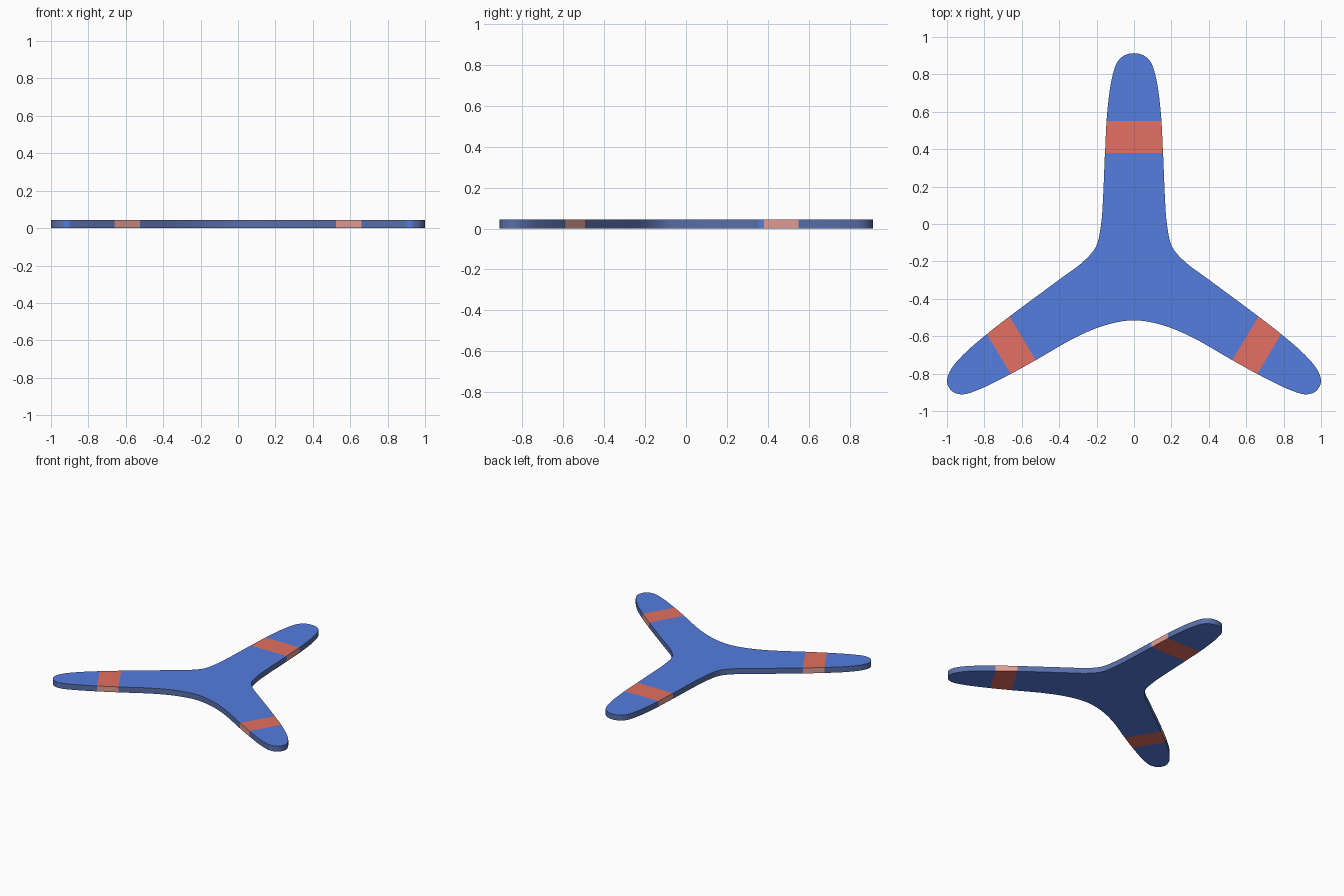
import bpy, bmesh
from mathutils import Vector

if "Cube" in bpy.data.objects:
    bpy.data.objects.remove(bpy.data.objects["Cube"])

THICK = 0.043
# Right half of the outline, from the top tip clockwise to the bottom notch
HALF = [(0, 0.913), (0.05, 0.902), (0.088, 0.868), (0.118, 0.78), (0.143, 0.6),
        (0.155, 0.38), (0.1565, 0.355), (0.166, 0.13), (0.176, 0), (0.203, -0.12),
        (0.27, -0.2), (0.39, -0.29), (0.665, -0.494), (0.786, -0.588), (0.914, -0.7),
        (0.982, -0.783), (1.0, -0.845), (0.973, -0.894), (0.92, -0.911),
        (0.834, -0.887), (0.66, -0.802), (0.524, -0.727), (0.3, -0.6),
        (0.14, -0.537), (0, -0.515)]
# Stripes: direction along each arm, inner and outer distance
BANDS = [((0, 1, 0), 0.38, 0.55),
         ((0.857, -0.515, 0), 0.825, 0.978),
         ((-0.857, -0.515, 0), 0.825, 0.978)]


def smooth_loop(pts, steps=5):
    """Closed centripetal Catmull-Rom curve through the points."""
    out, n = [], len(pts)
    for i in range(n):
        p = [pts[(i + k) % n] for k in (-1, 0, 1, 2)]
        t = [0.0]
        for a, b in zip(p, p[1:]):
            t.append(t[-1] + (b - a).length ** 0.5)
        for s in range(steps):
            u = t[1] + (t[2] - t[1]) * s / steps
            mix = lambda a, b, i, j: a * ((t[j] - u) / (t[j] - t[i])) + b * ((u - t[i]) / (t[j] - t[i]))
            a1, a2, a3 = (mix(p[k], p[k + 1], k, k + 1) for k in range(3))
            out.append(mix(mix(a1, a2, 0, 2), mix(a2, a3, 1, 3), 1, 2))
    return out


def material(name, color):
    m = bpy.data.materials.new(name)
    m.diffuse_color = (*color, 1)
    m.use_nodes = True
    m.node_tree.nodes["Principled BSDF"].inputs["Base Color"].default_value = m.diffuse_color
    return m


right = [Vector(p) for p in HALF]
left = [Vector((-p.x, p.y)) for p in reversed(right[1:-1])]
outline = smooth_loop(right + left)

# Flat three-armed plate
bm = bmesh.new()
low = [bm.verts.new((p.x, p.y, 0)) for p in outline]
high = [bm.verts.new((p.x, p.y, THICK)) for p in outline]
bm.faces.new(low)
bm.faces.new(high)
for i in range(len(low)):
    j = (i + 1) % len(low)
    bm.faces.new((low[i], low[j], high[j], high[i]))

# Cut the stripe edges through all sides
for d, a, b in BANDS:
    n = Vector(d).normalized()
    for dist in (a, b):
        bmesh.ops.bisect_plane(bm, geom=bm.verts[:] + bm.edges[:] + bm.faces[:],
                               dist=1e-5, plane_co=n * dist, plane_no=n)
bmesh.ops.recalc_face_normals(bm, faces=bm.faces[:])

# Colour the stripes, the paler rim, and the few rim patches in full blue
for f in bm.faces:
    c = f.calc_center_median()
    stripe = any(a < c.dot(Vector(d).normalized()) < b for d, a, b in BANDS)
    rim = abs(f.normal.z) < 0.5
    patch = (0.9 < abs(c.x) < 0.935 and c.y < -0.85) or (c.x > 0 and 0.355 < c.y < 0.38)
    f.material_index = int(stripe) + (2 if rim and not patch else 0)

mesh = bpy.data.meshes.new("boomerang")
bm.to_mesh(mesh)
bm.free()
mesh.materials.append(material("blue", (0.09, 0.205, 0.73)))
mesh.materials.append(material("red", (0.77, 0.16, 0.122)))
mesh.materials.append(material("rim blue", (0.10, 0.16, 0.40)))
mesh.materials.append(material("rim pink", (0.75, 0.34, 0.30)))
obj = bpy.data.objects.new("boomerang", mesh)
bpy.context.collection.objects.link(obj)
bpy.context.view_layer.objects.active = obj
obj.select_set(True)
bpy.ops.object.shade_smooth_by_angle(angle=0.6)
